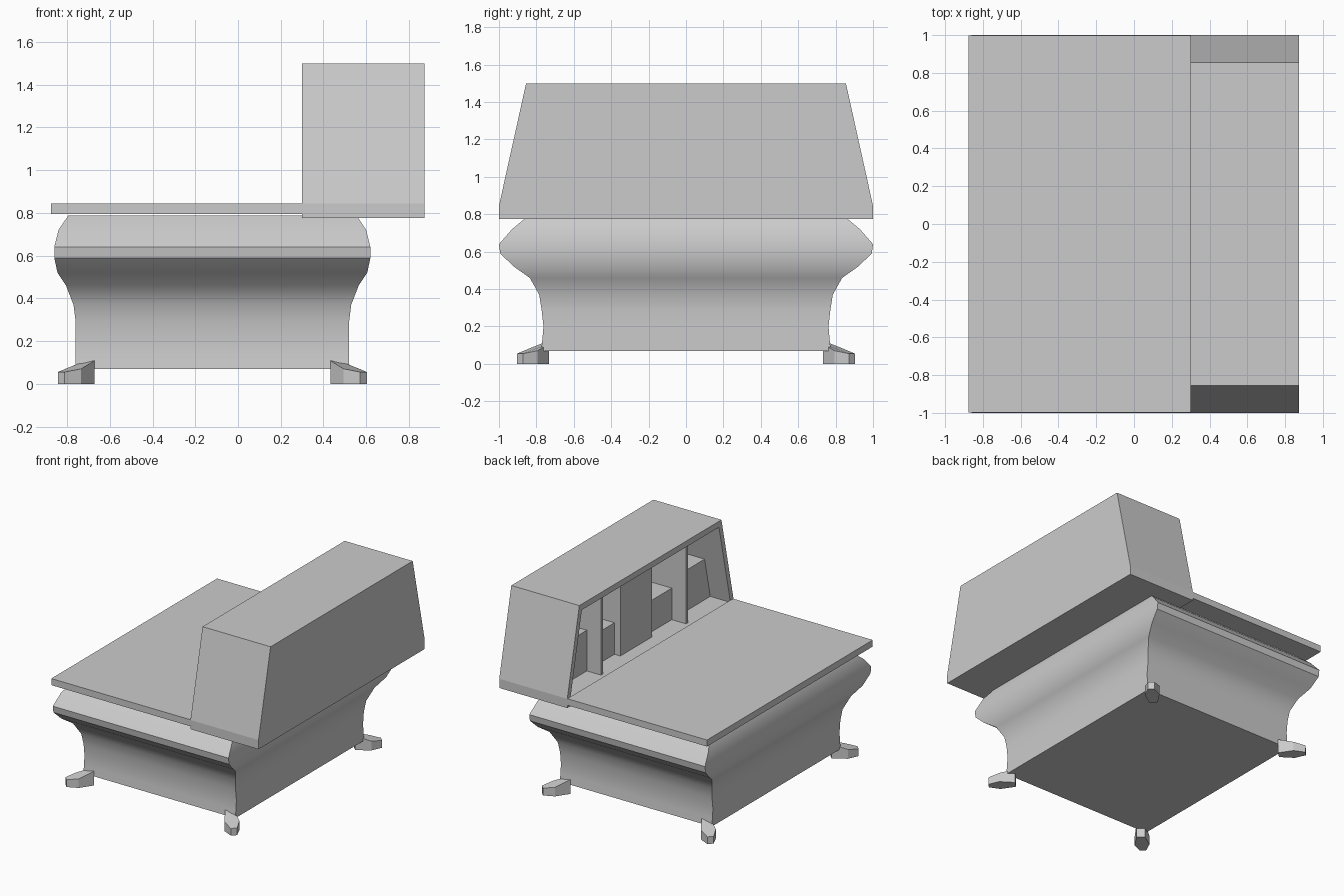
import bpy, bmesh

if "Cube" in bpy.data.objects:
    bpy.data.objects.remove(bpy.data.objects["Cube"])


def loft(name, rings, smooth=False):
    """Closed solid through a sequence of equal-sized point rings."""
    bm = bmesh.new()
    loops = [[bm.verts.new(p) for p in r] for r in rings]
    n = len(rings[0])
    for a, b in zip(loops, loops[1:]):
        for i in range(n):
            j = (i + 1) % n
            bm.faces.new((a[i], a[j], b[j], b[i]))
    bm.faces.new(loops[0])
    bm.faces.new(loops[-1])
    bmesh.ops.recalc_face_normals(bm, faces=bm.faces)
    me = bpy.data.meshes.new(name)
    bm.to_mesh(me)
    bm.free()
    ob = bpy.data.objects.new(name, me)
    bpy.context.collection.objects.link(ob)
    if smooth:
        bpy.ops.object.select_all(action='DESELECT')
        ob.select_set(True)
        bpy.context.view_layer.objects.active = ob
        bpy.ops.object.shade_smooth_by_angle(angle=0.6)
    return ob


def prism_x(name, profile, x0, x1):
    """Extrude a (y, z) profile along x."""
    return loft(name, [[(x, y, z) for y, z in profile] for x in (x0, x1)])


def rect(y0, y1, z0, z1):
    return [(y0, z0), (y1, z0), (y1, z1), (y0, z1)]


# Swelling body: (z, half width in x, half width in y)
CX = -0.12
body = [(0.07, .64, .775), (0.13, .64, .768), (0.20, .64, .762),
        (0.29, .64, .772), (0.37, .65, .785), (0.46, .685, .835),
        (0.52, .725, .92), (0.59, .74, .993), (0.64, .74, 1.0),
        (0.72, .72, .93), (0.787, .675, .85)]
loft("body", [[(CX - a, -b, z), (CX + a, -b, z), (CX + a, b, z), (CX - a, b, z)]
              for z, a, b in body], smooth=True)

# Writing surface
prism_x("desk_top", rect(-.997, .997, .795, .845), -.875, .302)

# Upper cabinet shell, open towards -x
FLOOR, CEIL = .83, 1.455


def trapezoid(x, pts):
    full = pts + [(-y, z) for y, z in reversed(pts)]
    return [(x, y, z) for y, z in full]


outer = [(1, .775), (1, .845), (.855, 1.5)]
inner = [(.963, FLOOR), (.96, .845), (.825, CEIL)]
loft("cabinet", [trapezoid(.83, inner), trapezoid(.3, inner),
                 trapezoid(.3, outer), trapezoid(.873, outer)])

# Cabinet interior: central cupboard, dividers and low drawers
prism_x("centre_cupboard", rect(-.19, .19, FLOOR, CEIL), .42, .83)
for s, side in ((1, "back"), (-1, "front")):
    prism_x("divider_" + side, rect(s * .50, s * .522, FLOOR, CEIL), .35, .83)
    prism_x("low_drawer_" + side, rect(s * .19, s * .50, FLOOR, 1.07), .47, .83)
    prism_x("end_drawer_" + side,
            [(s * .522, FLOOR), (s * .965, FLOOR), (s * .898, 1.14), (s * .522, 1.14)],
            .47, .83)

# Feet: elongated hexagons along the corner diagonals, rising inwards
hexa = [(.10, .022), (.02, .052), (-.09, .03), (-.09, -.03), (.02, -.052), (.10, -.022)]
R = 0.7071
for sx in (-1, 1):
    for sy in (-1, 1):
        cx, cy = CX + sx * .637, sy * .817

        def place(u, v, z):
            return (cx + sx * R * (u - v), cy + sy * R * (u + v), z)

        loft("foot", [[place(u, v, 0) for u, v in hexa],
                      [place(u, v, .055 if u > .05 else .07 if u > 0 else .108)
                       for u, v in hexa]])
